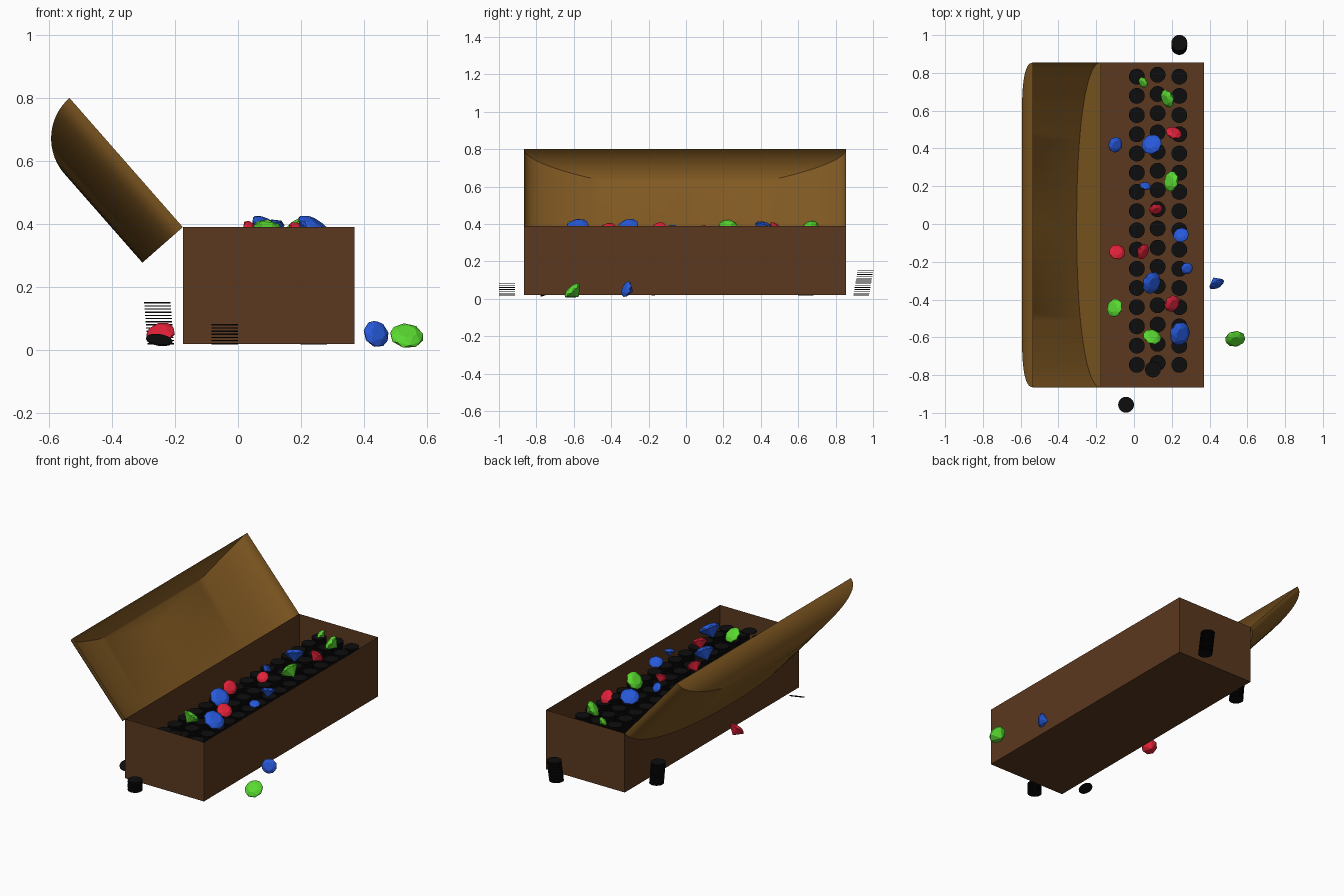
import bpy, bmesh, math, random
from mathutils import Vector, Matrix, Euler

if "Cube" in bpy.data.objects:
    bpy.data.objects.remove(bpy.data.objects["Cube"])

random.seed(4)


def material(name, rgb):
    m = bpy.data.materials.new(name)
    m.diffuse_color = (*rgb, 1)
    m.use_nodes = True
    m.node_tree.nodes["Principled BSDF"].inputs["Base Color"].default_value = m.diffuse_color
    return m


WOOD = material("dark_wood", (0.105, 0.04, 0.014))
LID = material("lid_wood", (0.22, 0.10, 0.016))
COIN = material("black_coin", (0.004, 0.004, 0.004))
GEM = {"red": material("red_gem", (0.75, 0.015, 0.04)),
       "green": material("green_gem", (0.10, 0.70, 0.03)),
       "blue": material("blue_gem", (0.02, 0.10, 0.70))}


def finish(bm, name, mat):
    me = bpy.data.meshes.new(name)
    bm.to_mesh(me)
    bm.free()
    ob = bpy.data.objects.new(name, me)
    bpy.context.collection.objects.link(ob)
    me.materials.append(mat)
    return ob


X0, X1, Y0, Y1, Z0, Z1 = -0.175, 0.37, -0.865, 0.855, 0.02, 0.39

# chest body: thin box without a top
bm = bmesh.new()
bmesh.ops.create_cube(bm, size=1)
for v in bm.verts:
    v.co = ((X0 + X1) / 2 + v.co.x * (X1 - X0), (Y0 + Y1) / 2 + v.co.y * (Y1 - Y0),
            (Z0 + Z1) / 2 + v.co.z * (Z1 - Z0))
top = [f for f in bm.faces if f.normal.z > 0.9]
bmesh.ops.delete(bm, geom=top, context="FACES_ONLY")
finish(bm, "chest_body", WOOD)

# open lid: arch across the length, meeting a rounded lip at the far edge
W, D, HALF, P, N = 0.546, 0.171, (Y1 - Y0) / 2, 2.2, 20
along = Vector((-0.659, 0, 0.751))
out = Vector((-0.751, 0, -0.659))
hinge = Vector((X0, (Y0 + Y1) / 2, Z1))
bm = bmesh.new()
rows = []
for j in range(N + 1):
    c = math.cos(math.pi / 2 * j / N)
    depth = D * max(0, 1 - c ** P) ** (1 / P)
    s = W - D + math.sqrt(max(0, D * D - depth * depth))
    rows.append([bm.verts.new(hinge + along * a + out * depth + Vector((0, y, 0)))
                 for a, y in ((0, -c * HALF), (s, -c * HALF), (s, c * HALF), (0, c * HALF))])
for a, b in zip(rows, rows[1:]):
    for k in range(3):
        bm.faces.new((a[k], a[k + 1], b[k + 1], b[k]))
bm.faces.new([r[0] for r in rows] + [r[3] for r in reversed(rows)])
bmesh.ops.remove_doubles(bm, verts=bm.verts, dist=0.0005)
bmesh.ops.recalc_face_normals(bm, faces=bm.faces)
lid = finish(bm, "open_lid", LID)
bpy.context.view_layer.objects.active = lid
lid.select_set(True)
bpy.ops.object.shade_smooth_by_angle(angle=math.radians(30))
lid.select_set(False)


# coins: thin discs piled into stacks
def add_stack(bm, x, y, z0, z1, lean=(0, 0), r=0.042, step=0.01):
    n = max(1, round((z1 - z0) / step))
    for i in range(n):
        t = i / n
        at = Matrix.Translation((x + lean[0] * t, y + lean[1] * t, z0 + (i + 0.5) * step))
        bmesh.ops.create_cone(bm, cap_ends=True, segments=20, radius1=r, radius2=r,
                              depth=0.004, matrix=at)


bm = bmesh.new()
for x, y_first in ((0.015, 0.78), (0.125, 0.79), (0.24, 0.78)):
    for i in range(16):
        add_stack(bm, x, y_first - i * 0.1017, Z0, 0.33)
add_stack(bm, 0.1, -0.77, 0.33, 0.34)
finish(bm, "coin_stacks_inside", COIN)

bm = bmesh.new()
add_stack(bm, -0.042, -0.957, 0.015, 0.085)
add_stack(bm, 0.24, 0.937, 0.015, 0.155, (0, 0.024))
add_stack(bm, -0.245, 0.64, 0.015, 0.155, (-0.012, 0))
finish(bm, "coin_stacks_outside", COIN)

bm = bmesh.new()
bmesh.ops.create_cone(bm, cap_ends=True, segments=20, radius1=0.042, radius2=0.042, depth=0.005,
                      matrix=Matrix.Translation((-0.25, -0.74, 0.032)) @ Euler((0.4, 0.15, 0)).to_matrix().to_4x4())
finish(bm, "loose_coin", COIN)


# gems: flat table, sloping crown, wide girdle and pointed base
def gem(name, colour, x, y, z, r, rot):
    bm = bmesh.new()
    rings = []
    for rad, h, turn in ((0.55, 0.42, 0), (0.95, 0.2, 0.5), (1.0, 0.02, 0)):
        rings.append([bm.verts.new((rad * math.cos((k + turn) * math.pi / 4),
                                    rad * math.sin((k + turn) * math.pi / 4), h)) for k in range(8)])
    tip = bm.verts.new((0, 0, -0.85))
    bm.faces.new(rings[0])
    for k in range(8):
        n = (k + 1) % 8
        t, m, g = rings
        bm.faces.new((t[k], m[k], t[n]))
        bm.faces.new((t[n], m[k], m[n]))
        bm.faces.new((m[k], g[k], g[n]))
        bm.faces.new((m[k], g[n], m[n]))
        bm.faces.new((g[k], tip, g[n]))
    bmesh.ops.recalc_face_normals(bm, faces=bm.faces)
    bm.transform(Matrix.Translation((x, y, z)) @ Euler(rot).to_matrix().to_4x4() @ Matrix.Scale(r, 4))
    finish(bm, name, GEM[colour])


on_top = [("green", .05, .75, .03), ("green", .18, .665, .05), ("red", .21, .48, .045),
          ("blue", .095, .42, .056), ("green", .2, .225, .055), ("blue", .06, .2, .03),
          ("red", .115, .08, .036), ("blue", .25, -.06, .042), ("red", .045, -.145, .044),
          ("blue", .28, -.235, .032), ("blue", .09, -.31, .06), ("red", .2, -.42, .046),
          ("green", .095, -.6, .05), ("blue", .24, -.58, .063)]
for i, (c, x, y, r) in enumerate(on_top):
    gem(f"gem_on_coins_{i}", c, x, y, 0.345 + r * 0.6, r,
        (random.uniform(-.9, .9), random.uniform(-.9, .9), random.uniform(0, 3)))

on_floor = [("blue", -.1, .42, .042), ("red", -.09, -.15, .044), ("green", -.1, -.445, .05)]
for i, (c, x, y, r) in enumerate(on_floor):
    gem(f"gem_on_chest_floor_{i}", c, x, y, 0.07, r, (random.uniform(-.7, .7), .5, i))

gem("gem_beside_front_blue", "blue", .437, -.315, .05, .044, (1.25, 0.3, 0.4))
gem("gem_beside_front_green", "green", .535, -.605, .042, .054, (0.7, -0.3, 0.5))
gem("gem_behind_red", "red", -.245, -.15, .05, .047, (0.6, -0.5, 0.3))
